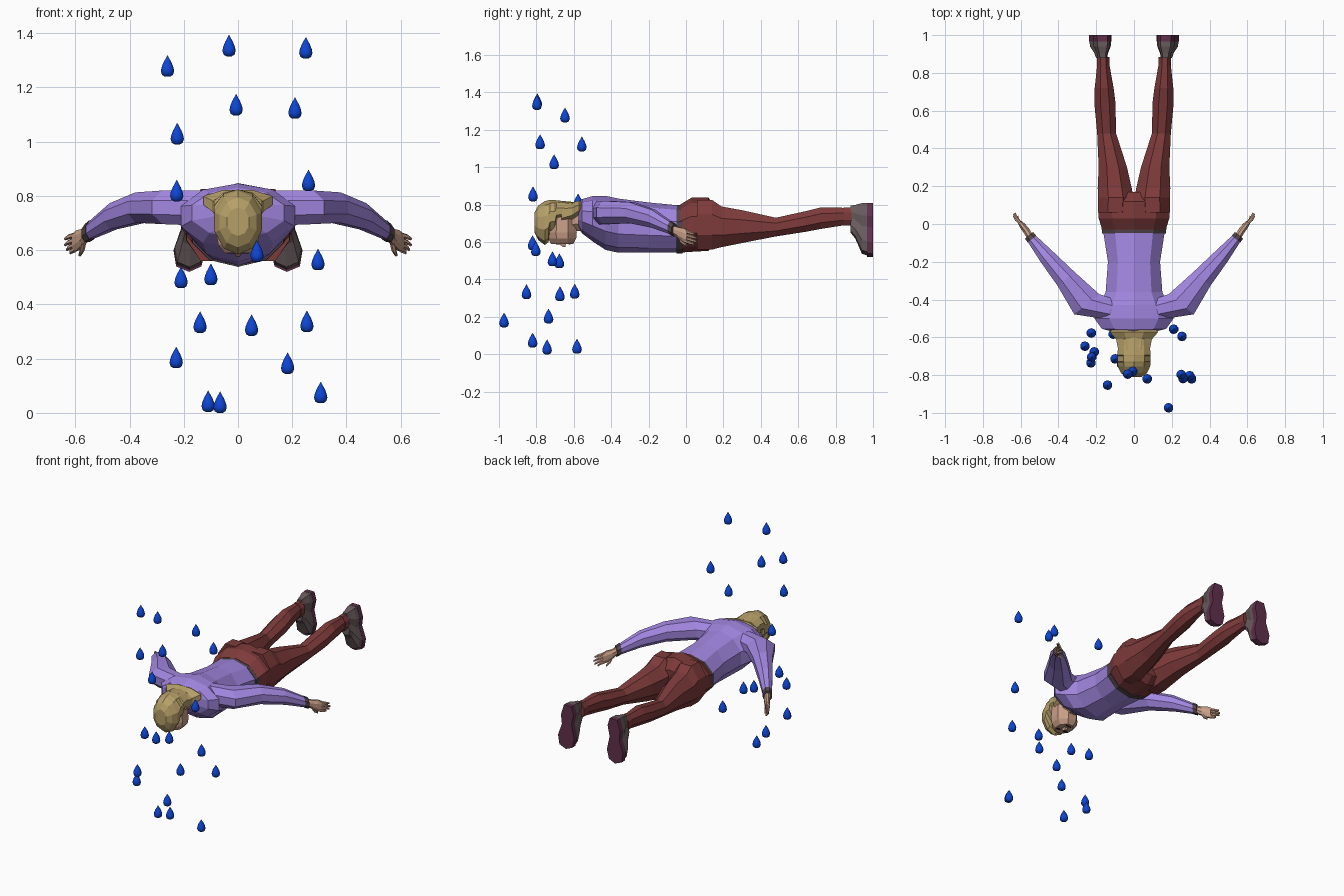
import bpy, bmesh, math
from mathutils import Vector


def material(name, *rgb):
    m = bpy.data.materials.new(name)
    m.diffuse_color = (*rgb, 1)
    return m


LILAC = material("lilac cloth", .36, .24, .75)
RED = material("dark red cloth", .21, .043, .043)
BLOND = material("blond hair", .47, .35, .14)
SKIN = material("skin", .58, .34, .24)
GREY = material("grey leather", .14, .105, .11)
PLUM = material("plum rubber", .115, .03, .07)
BELT = material("dark trim", .085, .06, .068)
BLUE = material("water blue", .004, .06, .66)
DARK = material("eye dark", .02, .015, .015)
X, Y, Z = Vector((1, 0, 0)), Vector((0, 1, 0)), Vector((0, 0, 1))


def skin_loops(name, loops, mat, mirror=False):
    """Bridge closed loops of points into a capped solid."""
    bm = bmesh.new()
    rows = [[bm.verts.new(p) for p in loop] for loop in loops]
    n = len(rows[0])
    for a, b in zip(rows, rows[1:]):
        for i in range(n):
            j = (i + 1) % n
            bm.faces.new((a[i], a[j], b[j], b[i]))
    bm.faces.new(rows[0][::-1])
    bm.faces.new(rows[-1])
    bmesh.ops.recalc_face_normals(bm, faces=bm.faces)
    me = bpy.data.meshes.new(name)
    bm.to_mesh(me)
    bm.free()
    me.materials.append(mat)
    ob = bpy.data.objects.new(name, me)
    bpy.context.collection.objects.link(ob)
    if mirror:
        mod = ob.modifiers.new("mirror", 'MIRROR')
        mod.use_mirror_merge = False
        mod.use_clip = False
    return ob


def loft(name, rings, mat, mirror=False, side=X, up=Z, n=8):
    """Rings are (x, y, z, half width, half height)."""
    k = 1 / math.cos(math.pi / n)
    loops = []
    for x, y, z, w, h in rings:
        angles = [(i + .5) * 2 * math.pi / n for i in range(n)]
        loops.append([Vector((x, y, z)) + side * (w * k * math.cos(a))
                      + up * (h * k * math.sin(a)) for a in angles])
    return skin_loops(name, loops, mat, mirror)


def along_y(name, rows, mat, mirror=False, n=8):
    """Rows are (y, centre x, half width, low z, high z)."""
    return loft(name, [(c, y, (a + b) / 2, w, (b - a) / 2) for y, c, w, a, b in rows],
                mat, mirror, n=n)


# Torso and belt
along_y("shirt_torso", [(-.575, 0, .09, .68, .81), (-.555, 0, .17, .65, .825),
                        (-.5, 0, .21, .61, .84), (-.43, 0, .185, .565, .84),
                        (-.36, 0, .15, .55, .825), (-.2, 0, .138, .55, .805),
                        (-.04, 0, .163, .55, .79)], LILAC, n=10)
along_y("belt", [(-.05, 0, .168, .545, .79), (-.018, 0, .172, .545, .795)], BELT, n=10)

# Trousers
along_y("trouser_seat", [(-.03, 0, .168, .55, .795), (.03, 0, .187, .555, .83),
                         (.12, 0, .19, .56, .83), (.17, 0, .14, .6, .77)], RED, n=10)
along_y("trouser_leg", [(.06, .1, .09, .56, .825), (.14, .097, .094, .56, .825),
                        (.19, .102, .09, .573, .79), (.3, .112, .075, .595, .77),
                        (.48, .145, .05, .63, .73), (.64, .154, .056, .655, .765),
                        (.72, .158, .05, .67, .785), (.86, .163, .03, .692, .783)],
        RED, True)
along_y("trouser_cuff", [(.842, .163, .034, .688, .786), (.885, .163, .034, .688, .786)],
        RED, True)

# Shoes: a foot outline (x, z) shrinking towards the ankle
FOOT = [(.14, .81), (.195, .81), (.217, .74), (.21, .68), (.238, .60), (.228, .54),
        (.18, .52), (.135, .54), (.12, .60), (.14, .69), (.125, .76)]


def foot_loop(y, s):
    return [(.165 + (x - .165) * s, y, .78 + (z - .78) * s) for x, z in FOOT]


skin_loops("shoe", [foot_loop(.88, .5), foot_loop(.905, .62), foot_loop(.94, .93),
                    foot_loop(.97, .97)], GREY, True)
skin_loops("shoe_sole", [foot_loop(.967, 1), foot_loop(1, 1)], PLUM, True)

# Sleeves, following the arm direction
SIDE = Vector((.78, -.62, 0)).normalized()
loft("sleeve", [(.1, -.46, .755, .07, .065), (.25, -.425, .758, .085, .062),
                (.36, -.29, .757, .058, .056), (.46, -.175, .725, .043, .048),
                (.552, -.065, .667, .025, .03)], LILAC, True, SIDE)
loft("sleeve_cuff", [(.54, -.08, .675, .029, .035), (.556, -.06, .663, .028, .033)],
     BELT, True, SIDE)

# Hands
loft("palm", [(.55, -.068, .665, .018, .022), (.57, -.035, .648, .018, .03),
              (.59, -.01, .637, .016, .037), (.605, .01, .628, .012, .034)],
     SKIN, True, SIDE)
for i, (name, tip) in enumerate([("index_finger", (.617, .042, .59)),
                                 ("middle_finger", (.63, .057, .602)),
                                 ("ring_finger", (.637, .056, .62)),
                                 ("little_finger", (.637, .045, .642))]):
    z = .602 + .018 * i
    mid = ((.6 + tip[0]) / 2 + .006, (.003 + tip[1]) / 2, (z + tip[2]) / 2)
    loft(name, [(.6, .003, z, .009, .009), (*mid, .008, .008), (*tip, .005, .005)],
         SKIN, True, SIDE, n=6)
loft("thumb", [(.567, -.04, .635, .01, .012), (.574, -.022, .603, .01, .01),
               (.583, .002, .583, .006, .006)], SKIN, True, SIDE, n=6)

# Neck and face, looking down
along_y("neck", [(-.64, 0, .05, .66, .77), (-.55, 0, .06, .66, .79)], SKIN)
loft("face", [(0, -.66, .76, .07, .07), (0, -.662, .65, .078, .078),
              (0, -.662, .62, .073, .075), (0, -.662, .59, .05, .06)], SKIN, up=Y)
loft("nose", [(0, -.662, .592, .012, .02), (0, -.652, .574, .007, .007)], SKIN, up=Y, n=4)
loft("eye", [(.027, -.685, .592, .013, .008), (.027, -.685, .587, .013, .008)],
     DARK, True, up=Y, n=6)
loft("mouth", [(0, -.622, .592, .02, .005), (0, -.622, .587, .02, .005)], DARK, up=Y, n=6)

# Hair cap with a stepped hairline, and the flared back hair
along_y("hair_cap", [(-.81, 0, .04, .655, .755), (-.79, 0, .068, .615, .79),
                     (-.755, 0, .085, .59, .813), (-.735, 0, .088, .605, .818),
                     (-.728, 0, .088, .65, .82), (-.7, 0, .088, .655, .82),
                     (-.693, 0, .088, .705, .82), (-.6, 0, .08, .73, .812)], BLOND, n=10)
along_y("hair_flare", [(-.665, 0, .084, .69, .815), (-.61, 0, .095, .715, .81),
                       (-.572, 0, .128, .745, .822), (-.562, 0, .118, .75, .818)], BLOND)

# Falling drops
DROPS = [(-.26, -.647, 1.28), (-.033, -.795, 1.355), (.25, -.797, 1.347),
         (-.007, -.78, 1.137), (.21, -.557, 1.125), (-.224, -.705, 1.03),
         (-.226, -.577, .82), (.26, -.818, .858), (.07, -.82, .597),
         (.295, -.803, .566), (-.21, -.677, .5), (-.1, -.714, .511),
         (-.14, -.853, .335), (.05, -.674, .324), (.254, -.595, .338),
         (-.228, -.735, .205), (.183, -.973, .184), (.305, -.82, .076),
         (-.11, -.583, .044), (-.066, -.743, .04)]
PROFILE = [(-.04, .01), (-.034, .02), (-.02, .0245), (-.006, .022),
           (.012, .015), (.028, .006), (.038, .001)]
for i, (x, y, z) in enumerate(DROPS):
    ob = loft(f"water_drop_{i + 1}", [(x, y, z + dz, r, r) for dz, r in PROFILE],
              BLUE, up=Y, n=10)
    for poly in ob.data.polygons:
        poly.use_smooth = len(poly.vertices) == 4
